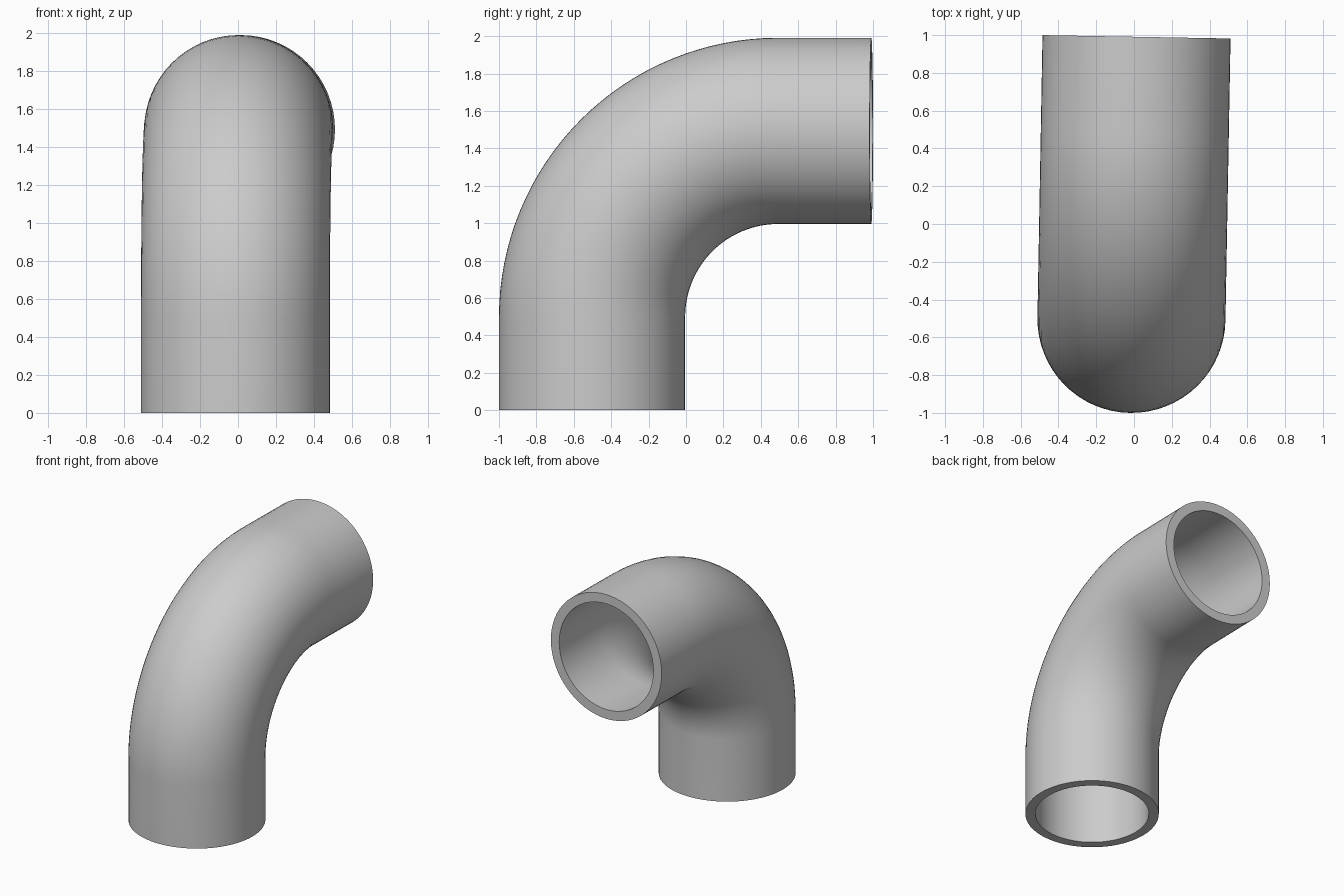
import bpy, bmesh
from math import sin, cos, pi, tau
from mathutils import Matrix, Vector

cube = bpy.data.objects.get("Cube")
if cube:
    bpy.data.objects.remove(cube, do_unlink=True)

U = 0.4978            # outer radius, also the length of each straight end
BORE = 0.85 * U       # inner radius
BEND = 2 * U          # centreline bend radius
SIDES, STEPS = 64, 32
TURN = -0.018         # slight turn of the whole pipe about z

grey = bpy.data.materials.new("plain grey")
grey.use_nodes = True
colour = (0.6, 0.6, 0.6, 1)
grey.diffuse_color = colour
grey.node_tree.nodes["Principled BSDF"].inputs["Base Color"].default_value = colour

# Centreline stations: (y, z, bend angle) for straight, quarter bend, straight
stations = [(0, 0, 0)]
for i in range(STEPS + 1):
    a = pi / 2 * i / STEPS
    stations.append((BEND * (1 - cos(a)), U + BEND * sin(a), a))
stations.append((BEND + U, U + BEND, pi / 2))

bm = bmesh.new()


def ring(station, radius):
    y, z, a = station
    verts = []
    for k in range(SIDES):
        t = tau * k / SIDES
        across = radius * sin(t)
        verts.append(bm.verts.new(Vector((radius * cos(t), y + across * cos(a), z - across * sin(a)))))
    return verts


# Outer wall going out, bore coming back, joined by the two flat rims
rings = [ring(s, U) for s in stations] + [ring(s, BORE) for s in reversed(stations)]
for r0, r1 in zip(rings, rings[1:] + rings[:1]):
    for k in range(SIDES):
        n = (k + 1) % SIDES
        bm.faces.new((r0[k], r0[n], r1[n], r1[k]))
bmesh.ops.recalc_face_normals(bm, faces=bm.faces)
bm.transform(Matrix.Translation((-0.0135, U - 1, 0)) @ Matrix.Rotation(TURN, 4, "Z"))

mesh = bpy.data.meshes.new("elbow_pipe")
bm.to_mesh(mesh)
bm.free()
mesh.materials.append(grey)
pipe = bpy.data.objects.new("elbow_pipe", mesh)
bpy.context.collection.objects.link(pipe)
bpy.context.view_layer.objects.active = pipe
pipe.select_set(True)
bpy.ops.object.shade_smooth_by_angle()
